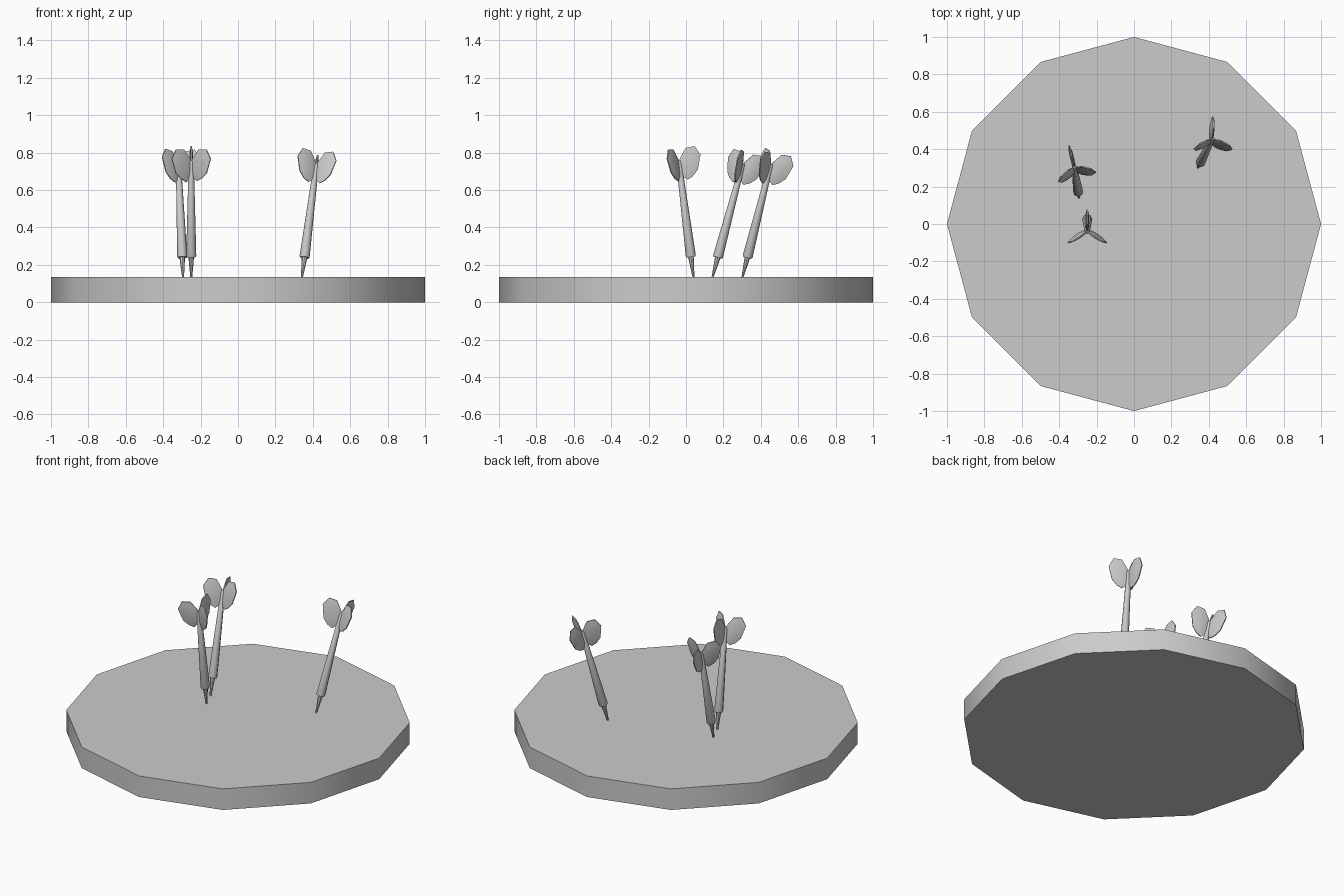
import bpy, bmesh
from math import radians, sin, cos, tau
from mathutils import Vector, Matrix

if "Cube" in bpy.data.objects:
    bpy.data.objects.remove(bpy.data.objects["Cube"])

BOARD_H = 0.135


def make_object(name, bm, angle=40):
    bmesh.ops.recalc_face_normals(bm, faces=bm.faces)
    mesh = bpy.data.meshes.new(name)
    bm.to_mesh(mesh)
    bm.free()
    ob = bpy.data.objects.new(name, mesh)
    bpy.context.collection.objects.link(ob)
    bpy.ops.object.select_all(action='DESELECT')
    ob.select_set(True)
    bpy.context.view_layer.objects.active = ob
    bpy.ops.object.shade_smooth_by_angle(angle=radians(angle))
    return ob


def lathe(bm, profile, sides):
    """Closed turned solid from (radius, height) points."""
    rings = [[bm.verts.new((r * cos(tau * i / sides), r * sin(tau * i / sides), z))
              for i in range(sides)] for r, z in profile]
    bridge(bm, rings)


def bridge(bm, rings):
    n = len(rings[0])
    for a, b in zip(rings, rings[1:]):
        for i in range(n):
            j = (i + 1) % n
            bm.faces.new((a[i], a[j], b[j], b[i]))
    bm.faces.new(rings[0][::-1])
    bm.faces.new(rings[-1])


# fin outline: (distance from shaft axis, height above tip)
FIN = [(0.0, 0.55), (0.034, 0.52), (0.065, 0.535), (0.096, 0.567), (0.12, 0.645),
       (0.094, 0.694), (0.045, 0.69), (0.02, 0.655), (0.0, 0.625)]
FIN_MID = Vector((0.055, 0.61))


def add_fin(bm, angle):
    """Flight blade, thicker in the middle than at its rim."""
    rot = Matrix.Rotation(angle, 3, 'Z')
    rings = []
    for scale, t in ((0.6, -0.009), (1, -0.003), (1, 0.003), (0.6, 0.009)):
        pts = [FIN_MID + (Vector(p) - FIN_MID) * scale for p in FIN]
        rings.append([bm.verts.new(rot @ Vector((p.x, t, p.y))) for p in pts])
    bridge(bm, rings)


def make_dart(label, tip, tail, spin):
    tip, tail = Vector(tip), Vector(tail)
    turn = Vector((0, 0, 1)).rotation_difference(tail - tip).to_matrix().to_4x4()
    place = Matrix.Translation(tip) @ turn
    # needle point
    bm = bmesh.new()
    lathe(bm, [(0.005, -0.004), (0.016, 0.12)], 8)
    make_object(label + "_dart_point", bm).matrix_world = place
    # tapered barrel
    bm = bmesh.new()
    lathe(bm, [(0.025, 0.108), (0.027, 0.116), (0.014, 0.62), (0.009, 0.63)], 8)
    make_object(label + "_dart_barrel", bm, 50).matrix_world = place
    # three flights
    bm = bmesh.new()
    for k in range(3):
        add_fin(bm, radians(90 + spin) + k * tau / 3)
    make_object(label + "_dart_flights", bm).matrix_world = place


# twelve-sided board
bm = bmesh.new()
lathe(bm, [(1, 0), (1, BOARD_H)], 12)
make_object("board", bm)

# darts stuck into the board
make_dart("front", (-0.25, 0.04, BOARD_H), (-0.25, -0.04, 0.762), 0)
make_dart("left", (-0.294, 0.142, BOARD_H), (-0.318, 0.302, 0.737), 14)
make_dart("right", (0.342, 0.302, BOARD_H), (0.42, 0.455, 0.745), 0)
